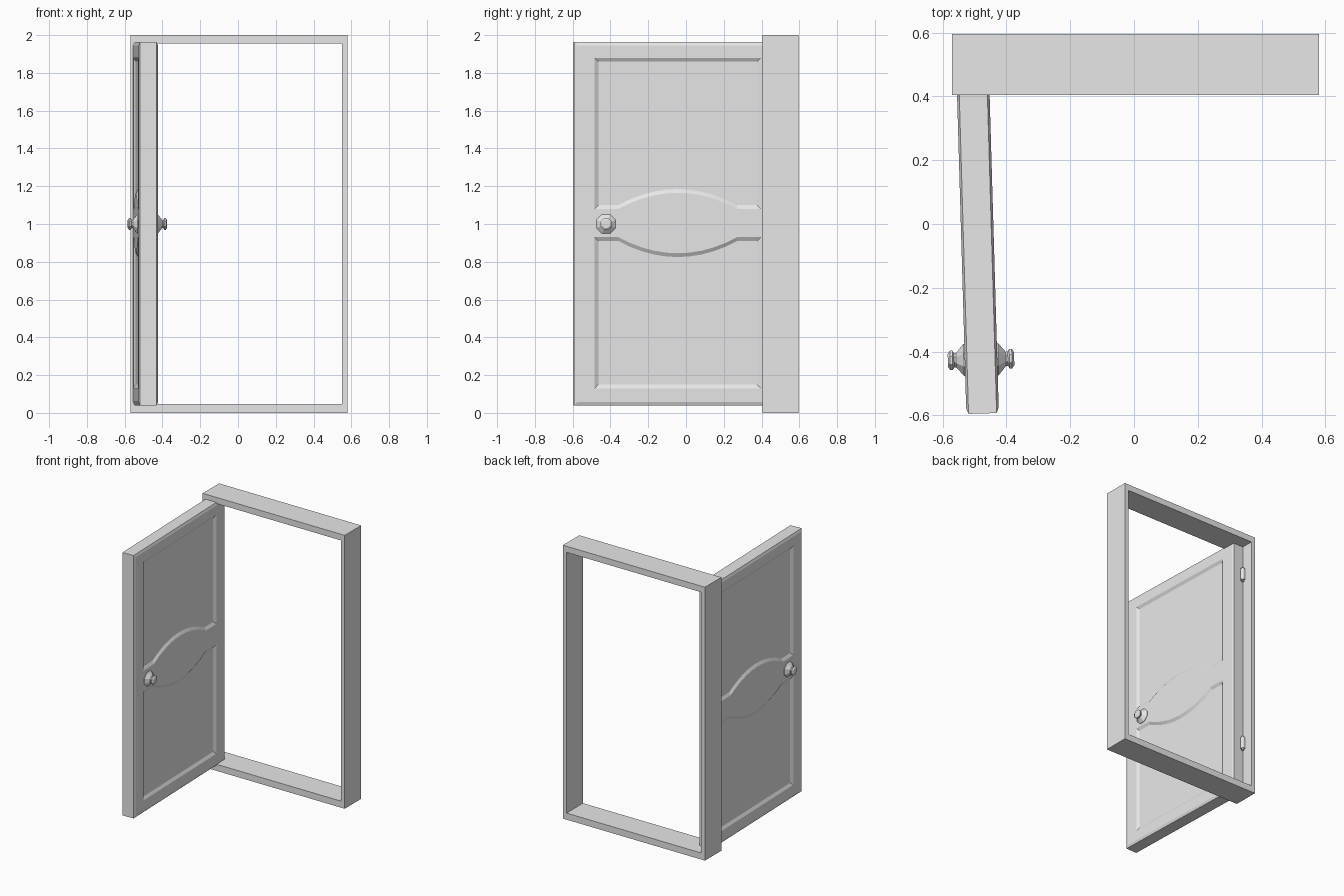
import bpy, bmesh, math
from mathutils import Matrix, Vector

cube = bpy.data.objects.get("Cube")
if cube:
    bpy.data.objects.remove(cube)

grey = bpy.data.materials.new("plain_grey")
grey.use_nodes = True
grey.diffuse_color = (0.8, 0.8, 0.8, 1)
grey.node_tree.nodes["Principled BSDF"].inputs["Base Color"].default_value = (0.8, 0.8, 0.8, 1)

# The open leaf swings almost square to the frame
LEAF = Matrix.Translation((-0.4905, -0.045, 0)) @ Matrix.Rotation(0.029, 4, 'Z')


def finish(bm, name, matrix=Matrix()):
    bmesh.ops.recalc_face_normals(bm, faces=bm.faces)
    mesh = bpy.data.meshes.new(name)
    bm.to_mesh(mesh)
    bm.free()
    mesh.materials.append(grey)
    obj = bpy.data.objects.new(name, mesh)
    obj.matrix_world = matrix
    bpy.context.collection.objects.link(obj)
    return obj


def bridge(bm, a, b):
    for i in range(len(a)):
        j = (i + 1) % len(a)
        bm.faces.new((a[i], a[j], b[j], b[i]))


def rectangle(u, low, high):
    return [(-u, low), (u, low), (u, high), (-u, high)]


# Door frame: a rectangular ring given depth
def build_frame():
    bm = bmesh.new()
    loops = []
    for y in (0.405, 0.595):
        for outline in (rectangle(0.575, 0, 2), rectangle(0.545, 0.048, 1.955)):
            loops.append([bm.verts.new((x + 0.005, y, z)) for x, z in outline])
    front_out, front_in, back_out, back_in = loops
    for a, b in ((front_out, front_in), (back_out, back_in),
                 (front_out, back_out), (front_in, back_in)):
        bridge(bm, a, b)
    finish(bm, "door_frame")


# Outline of a panel with an arched inner edge; the lower one is mirrored
def panel_outline(inset, lower):
    u, arch, steps = 0.44 - inset, 0.315, 10
    points = [(-u, 1.88 - inset), (-u, 1.08 + inset)]
    for i in range(steps + 1):
        t = 2 * i / steps - 1
        points.append((arch * t, 1.08 + inset + 0.085 * (1 - t * t)))
    points += [(u, 1.08 + inset), (u, 1.88 - inset)]
    return [(p, 2.01 - z) if lower else (p, z) for p, z in points]


# Door leaf: core, raised faces with bevelled rims, and sunken panels
def build_leaf():
    bm = bmesh.new()
    core, face, floor = 0.044, 0.051, 0.039

    def loop(outline, x):
        return [bm.verts.new((x, u, z)) for u, z in outline]

    rims = []
    for side in (-1, 1):
        rim = loop(rectangle(0.549, 0.04, 1.963), side * core)
        raised = loop(rectangle(0.532, 0.057, 1.946), side * face)
        bridge(bm, rim, raised)
        rims.append(rim)
        borders = [raised]
        for lower in (False, True):
            outer = loop(panel_outline(0, lower), side * face)
            inner = loop(panel_outline(0.02, lower), side * floor)
            bridge(bm, outer, inner)
            bm.faces.new(inner)
            borders.append(outer)
        edges = [bm.edges.get((b[i], b[i - 1])) for b in borders for i in range(len(b))]
        bmesh.ops.triangle_fill(bm, use_beauty=True, edges=edges, normal=Vector((side, 0, 0)))
    bridge(bm, *rims)
    finish(bm, "door_leaf", LEAF)


# Faceted knob: rings turned about the axis pointing out of the leaf
def build_knob(name, side):
    bm = bmesh.new()
    profile = [(0.048, 0.055), (0.054, 0.055), (0.078, 0.024), (0.084, 0.024),
               (0.089, 0.033), (0.097, 0.033), (0.104, 0.022)]
    sides, rings = 8, []
    for x, r in profile:
        angles = [math.tau * (i + 0.5) / sides for i in range(sides)]
        rings.append([bm.verts.new((side * x, r * math.cos(a) - 0.38, r * math.sin(a) + 1))
                      for a in angles])
    for a, b in zip(rings, rings[1:]):
        bridge(bm, a, b)
    bm.faces.new(rings[0])
    bm.faces.new(rings[-1])
    finish(bm, name, LEAF)


# Hinge: a barrel with narrower end pins
def build_hinge(name, height):
    bm = bmesh.new()
    for radius, length in ((0.017, 0.085), (0.01, 0.105)):
        bmesh.ops.create_cone(bm, cap_ends=True, segments=12, radius1=radius,
                              radius2=radius, depth=length)
    finish(bm, name, Matrix.Translation((-0.53, 0.515, height)))


build_frame()
build_leaf()
build_knob("inner_knob", 1)
build_knob("outer_knob", -1)
build_hinge("upper_hinge", 1.73)
build_hinge("lower_hinge", 0.41)
